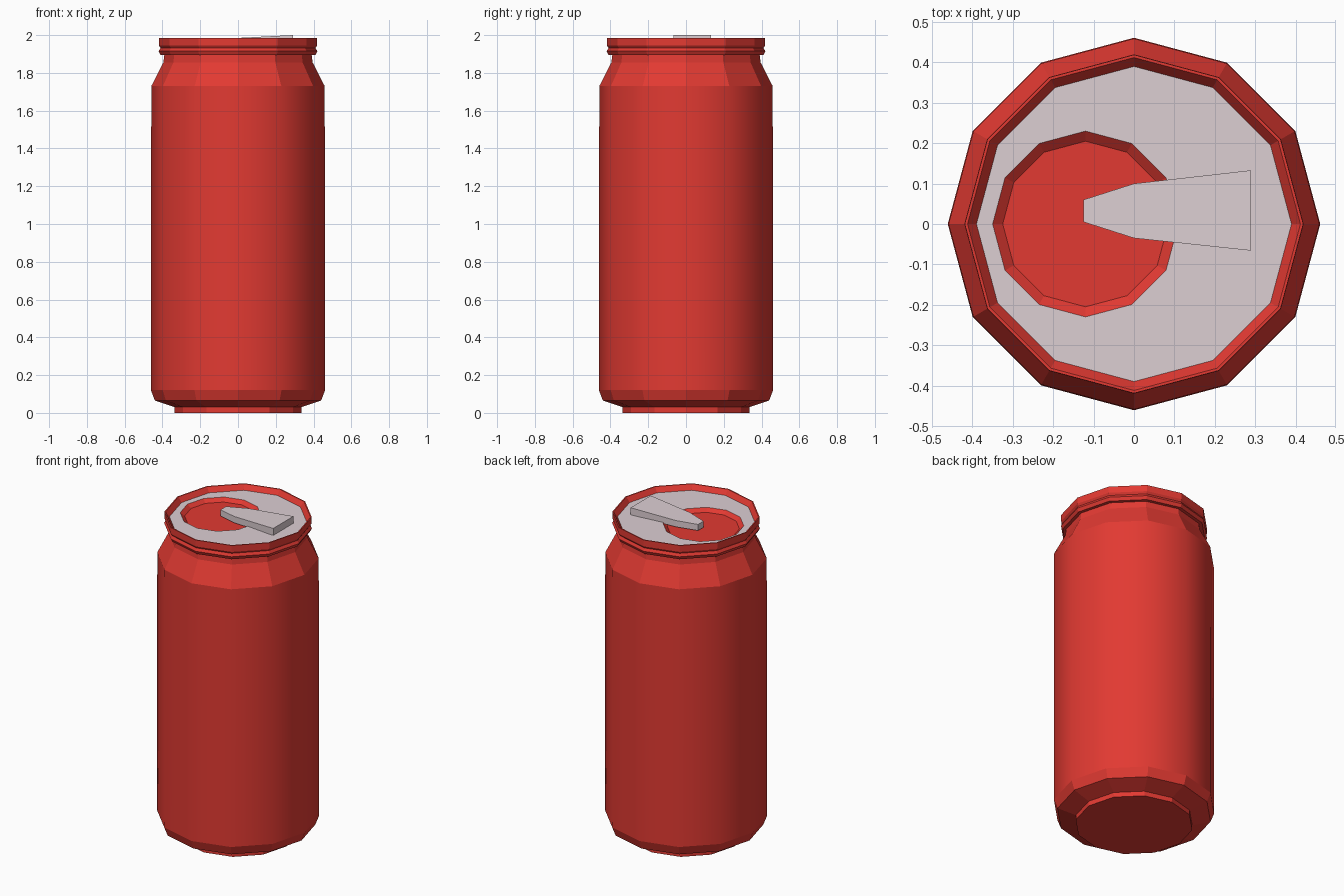
import bpy, bmesh, math

if "Cube" in bpy.data.objects:
    bpy.data.objects.remove(bpy.data.objects["Cube"])

SIDES = 12


def material(name, rgb):
    m = bpy.data.materials.new(name)
    m.diffuse_color = (*rgb, 1)
    m.use_nodes = True
    m.node_tree.nodes["Principled BSDF"].inputs["Base Color"].default_value = m.diffuse_color
    return m


red = material("red_paint", (0.76, 0.042, 0.032))
silver = material("pale_metal", (0.72, 0.62, 0.65))


def ring(bm, r, z, cx=0.0):
    return [bm.verts.new((cx + r * math.cos(2 * math.pi * i / SIDES),
                          r * math.sin(2 * math.pi * i / SIDES), z)) for i in range(SIDES)]


def bridge(bm, a, b):
    return [bm.faces.new((a[i], a[(i + 1) % SIDES], b[(i + 1) % SIDES], b[i]))
            for i in range(SIDES)]


def finish(bm, name, mat):
    me = bpy.data.meshes.new(name)
    bm.to_mesh(me)
    bm.free()
    me.materials.append(mat)
    ob = bpy.data.objects.new(name, me)
    bpy.context.collection.objects.link(ob)
    return ob


LID_Z = 1.955

# can body: turned profile (radius, height), smooth only on the tall wall
profile = [(0.335, 0), (0.335, 0.03), (0.44, 0.065), (0.461, 0.12), (0.459, 1.73),
           (0.395, 1.855), (0.39, 1.895), (0.41, 1.895), (0.42, 1.915), (0.41, 1.932),
           (0.419, 1.945), (0.419, 1.985), (0.412, 1.985), (0.39, LID_Z)]
bm = bmesh.new()
rings = [ring(bm, r, z) for r, z in profile]
bm.faces.new(rings[0][::-1])
for k in range(len(rings) - 1):
    for f in bridge(bm, rings[k], rings[k + 1]):
        f.smooth = k == 3
finish(bm, "can_body", red)

# lid plate with an offset opening
bm = bmesh.new()
bridge(bm, ring(bm, 0.39, LID_Z), ring(bm, 0.23, LID_Z, -0.12))
finish(bm, "lid", silver)

# recessed mouth panel
bm = bmesh.new()
floor = ring(bm, 0.205, LID_Z - 0.02, -0.12)
bridge(bm, ring(bm, 0.23, LID_Z, -0.12), floor)
bm.faces.new(floor)
finish(bm, "mouth_panel", red)

# pull tab: tapered outline, tilted up towards its wide end
outline = [(-0.125, 0.005), (0, -0.035), (0.29, -0.066),
           (0.29, 0.133), (0, 0.1), (-0.125, 0.06)]
bm = bmesh.new()
top = [bm.verts.new((x, y, 1.985 + 0.052 * x)) for x, y in outline]
low = [bm.verts.new((x, y, 1.945 + 0.04 * x)) for x, y in outline]
bm.faces.new(top)
bm.faces.new(low[::-1])
n = len(outline)
for i in range(n):
    j = (i + 1) % n
    bm.faces.new((low[i], low[j], top[j], top[i]))
finish(bm, "pull_tab", silver)
